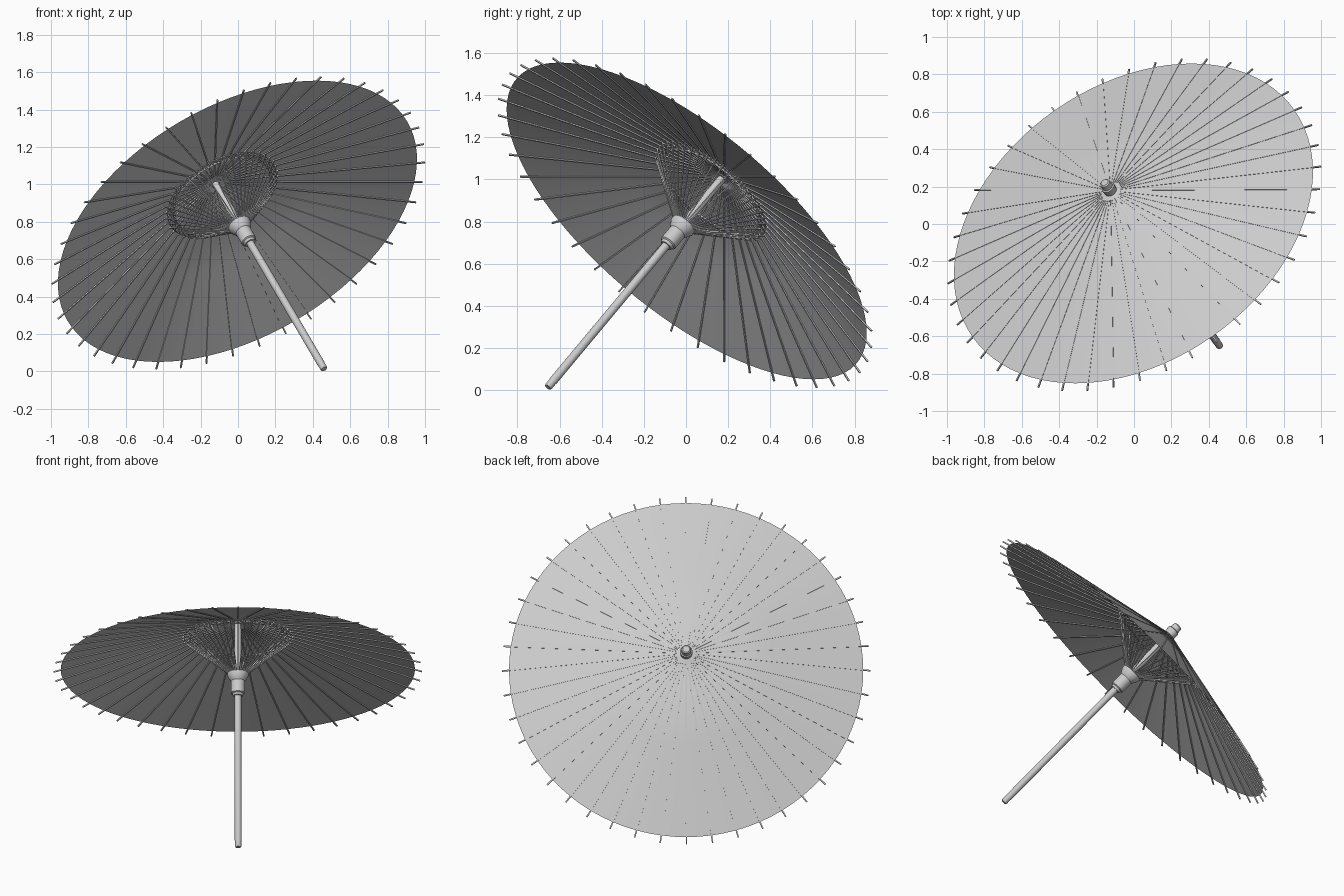
import bpy, bmesh
from math import sin, cos, pi, radians
from mathutils import Vector, Matrix

if "Cube" in bpy.data.objects:
    bpy.data.objects.remove(bpy.data.objects["Cube"])

# Tilted frame: local z runs up the shaft, local origin is the rim centre
AXIS = Vector((-0.411, 0.584, 0.70)).normalized()
FRAME = Matrix.Translation((-0.003, 0.003, 0.803)) @ AXIS.to_track_quat('Z', 'Y').to_matrix().to_4x4()
N = 44                # ribs
RIM, RISE = 1.053, 0.305
TIP = 1.095
JOINT = 0.33          # radius where stretchers meet ribs


def polar(r, k, z):
    a = pi / 2 + k * 2 * pi / N
    return Vector((r * cos(a), r * sin(a), z))


def cone_z(r):
    return RISE * (1 - r / RIM)


def finish(name, bm, smooth=None):
    bmesh.ops.recalc_face_normals(bm, faces=bm.faces[:])
    me = bpy.data.meshes.new(name)
    bm.to_mesh(me)
    bm.free()
    ob = bpy.data.objects.new(name, me)
    bpy.context.collection.objects.link(ob)
    ob.matrix_world = FRAME
    if smooth:
        bpy.ops.object.select_all(action='DESELECT')
        ob.select_set(True)
        bpy.context.view_layer.objects.active = ob
        bpy.ops.object.shade_smooth_by_angle(angle=radians(smooth))
    return ob


def rod(bm, a, b, r, sides=4):
    d = b - a
    m = (Matrix.Translation((a + b) / 2) @ d.to_track_quat('Z', 'Y').to_matrix().to_4x4()
         @ Matrix.Rotation(pi / sides, 4, 'Z'))
    bmesh.ops.create_cone(bm, cap_ends=True, segments=sides, radius1=r, radius2=r,
                          depth=d.length, matrix=m)


def lathe(name, profile, sides=24):
    bm = bmesh.new()
    rings = [[bm.verts.new((r * cos(2 * pi * i / sides), r * sin(2 * pi * i / sides), z))
              for i in range(sides)] for r, z in profile]
    for lo, hi in zip(rings, rings[1:]):
        for i in range(sides):
            j = (i + 1) % sides
            bm.faces.new((lo[i], lo[j], hi[j], hi[i]))
    bm.faces.new(rings[0])
    bm.faces.new(rings[-1])
    return finish(name, bm, 35)


# Canopy: one shallow cone, a pair of panels between ribs
bm = bmesh.new()
apex = bm.verts.new((0, 0, RISE))
prev = None
sides = N * 2
inner = [bm.verts.new(polar(RIM / 2, k / 2, cone_z(RIM / 2))) for k in range(sides)]
outer = [bm.verts.new(polar(RIM, k / 2, 0)) for k in range(sides)]
for k in range(sides):
    j = (k + 1) % sides
    bm.faces.new((apex, inner[k], inner[j]))
    bm.faces.new((inner[k], outer[k], outer[j], inner[j]))
finish("canopy", bm, 30)

# Ribs running under the canopy and past its rim
bm = bmesh.new()
for k in range(N):
    rod(bm, polar(0.02, k, cone_z(0.02) - 0.002), polar(TIP, k, cone_z(TIP) - 0.002), 0.0055)
finish("ribs", bm)

# Stretchers from the runner out to the ribs
bm = bmesh.new()
for k in range(N):
    rod(bm, polar(0.045, k, -0.035), polar(JOINT, k, cone_z(JOINT) - 0.004), 0.004)
finish("stretchers", bm)

# Crossing threads laced between the stretchers
bm = bmesh.new()
for k in range(N):
    for span in (1, 7):
        rod(bm, polar(JOINT - 0.01, k, cone_z(JOINT) - 0.012),
            polar(JOINT - 0.01, k + span, cone_z(JOINT) - 0.012), 0.0017, 3)
finish("lacing_threads", bm)

# Shaft, sliding runner and top cap
lathe("shaft", [(0.016, -1.128), (0.019, -1.122), (0.019, -1.09), (0.0205, -1.085), (0.0205, 0.31)])
lathe("runner", [(0.03, -0.168), (0.034, -0.155), (0.042, -0.15), (0.042, -0.075),
                 (0.046, -0.07), (0.063, -0.04), (0.063, -0.025), (0.022, -0.02)])
lathe("top_cap", [(0.034, 0.285), (0.037, 0.325), (0.037, 0.335), (0.03, 0.34), (0.027, 0.37), (0.02, 0.376)])
